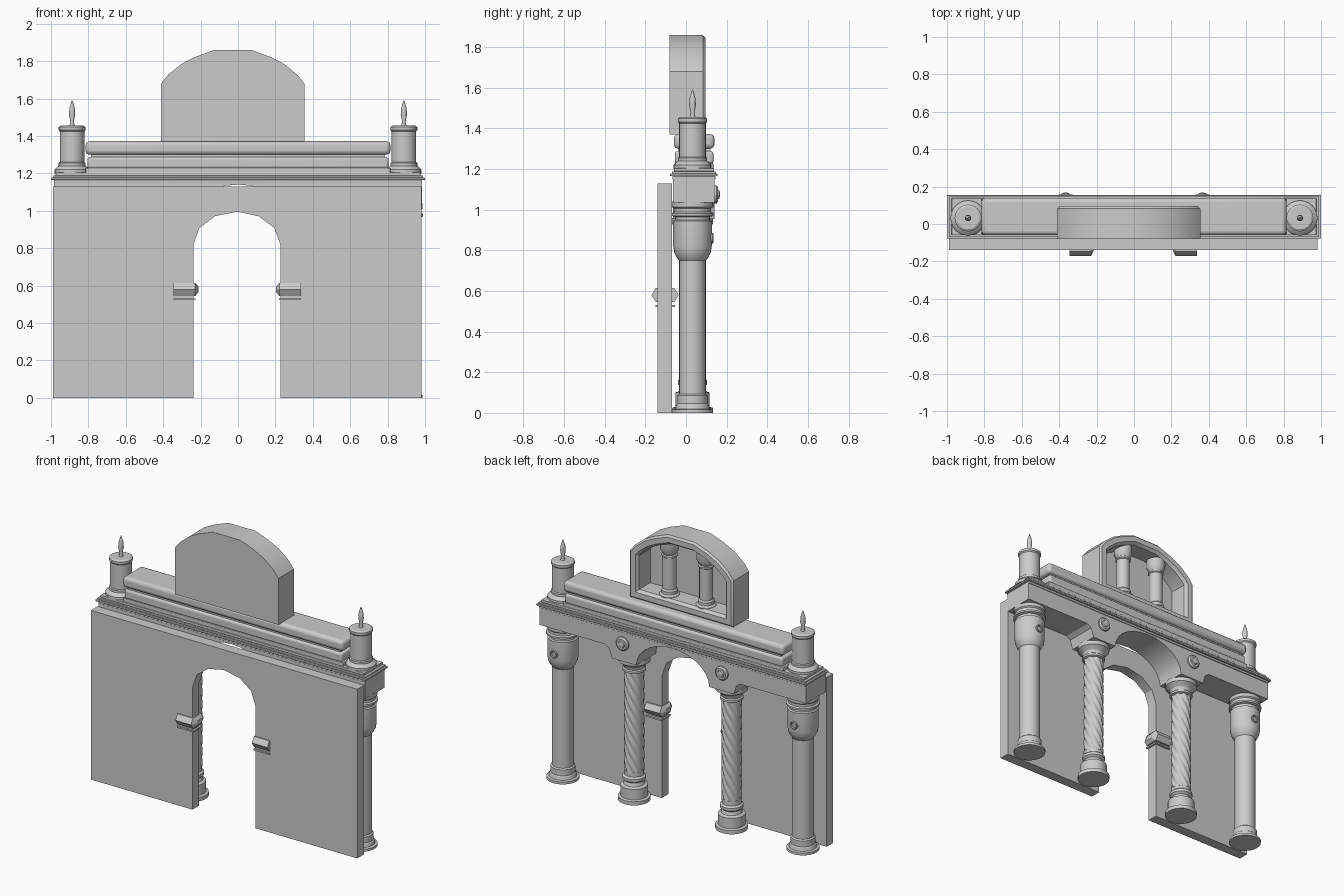
import bpy, bmesh, math
from mathutils import Matrix, Vector

if "Cube" in bpy.data.objects:
    bpy.data.objects.remove(bpy.data.objects["Cube"])

stone = bpy.data.materials.new("grey_stone")
stone.use_nodes = True
GREY = (0.6, 0.6, 0.6, 1)
stone.diffuse_color = GREY
stone.node_tree.nodes["Principled BSDF"].inputs["Base Color"].default_value = GREY


def finish(name, bm, bevel=0, angle=30):
    bmesh.ops.recalc_face_normals(bm, faces=bm.faces)
    mesh = bpy.data.meshes.new(name)
    bm.to_mesh(mesh)
    bm.free()
    mesh.materials.append(stone)
    ob = bpy.data.objects.new(name, mesh)
    bpy.context.collection.objects.link(ob)
    if bevel:
        mod = ob.modifiers.new("rounded_edges", 'BEVEL')
        mod.width, mod.segments = bevel, 3
    bpy.ops.object.select_all(action='DESELECT')
    ob.select_set(True)
    bpy.context.view_layer.objects.active = ob
    bpy.ops.object.shade_smooth_by_angle(angle=math.radians(angle))
    return ob


def box(name, x0, x1, y0, y1, z0, z1, bevel=0):
    bm = bmesh.new()
    size = Matrix.Diagonal((x1 - x0, y1 - y0, z1 - z0, 1))
    mid = Matrix.Translation(((x0 + x1) / 2, (y0 + y1) / 2, (z0 + z1) / 2))
    bmesh.ops.create_cube(bm, size=1, matrix=mid @ size)
    return finish(name, bm, bevel)


def prism_mesh(points, y0, y1):
    """Extrude an x-z outline along y; returns the mesh and its back face."""
    bm = bmesh.new()
    face = bm.faces.new([bm.verts.new((x, y0, z)) for x, z in points])
    out = bmesh.ops.extrude_face_region(bm, geom=[face], use_keep_orig=True)["geom"]
    for v in out:
        if isinstance(v, bmesh.types.BMVert):
            v.co.y = y1
    bmesh.ops.recalc_face_normals(bm, faces=bm.faces)
    back = [f for f in out if isinstance(f, bmesh.types.BMFace)][0]
    return bm, back


def lathe(name, profile, place, axis_y=False, segs=24, radius=None):
    """Turn (radius, height) pairs about z; radius(r, angle, h) may shape the rings."""
    bm = bmesh.new()
    rings = []
    for r, h in profile:
        ring = []
        for i in range(segs):
            a = math.tau * i / segs
            rr = radius(r, a, h) if radius else r
            ring.append(bm.verts.new((rr * math.cos(a), rr * math.sin(a), h)))
        rings.append(ring)
    for lo, hi in zip(rings, rings[1:]):
        for i in range(segs):
            j = (i + 1) % segs
            bm.faces.new((lo[i], lo[j], hi[j], hi[i]))
    bm.faces.new(rings[0][::-1])
    bm.faces.new(rings[-1])
    turn = Matrix.Rotation(-math.pi / 2, 4, 'X') if axis_y else Matrix()
    bm.transform(Matrix.Translation(place) @ turn)
    return finish(name, bm)


def arch(half, spring, rise, n):
    return [(-half * math.cos(math.pi * i / n), spring + rise * math.sin(math.pi * i / n))
            for i in range(n + 1)]


# Front wall with arched doorway
door = [(x - 0.006, z) for x, z in arch(0.232, 0.82, 0.175, 6)]
bm, _ = prism_mesh([(-0.99, 0), (-0.238, 0)] + door +
                   [(0.228, 0), (0.98, 0), (0.98, 1.13), (-0.99, 1.13)], -0.14, -0.07)
finish("front_wall", bm)

# Doorway imposts: hexagonal bars with a pointed inner end, and a thin fillet below
for side, label in ((1, "left"), (-1, "right")):
    bm = bmesh.new()
    rings = []
    for x, s in ((0.34, 1), (0.225, 1), (0.208, 0.45)):
        rings.append([bm.verts.new((side * x - 0.004, -0.103 + s * y, 0.58 + s * z))
                      for y, z in ((-0.067, 0), (-0.045, 0.035), (0.045, 0.035),
                                   (0.067, 0), (0.045, -0.035), (-0.045, -0.035))])
    for lo, hi in zip(rings, rings[1:]):
        for i in range(6):
            bm.faces.new((lo[i], lo[i - 1], hi[i - 1], hi[i]))
    bm.faces.new(rings[0])
    bm.faces.new(rings[-1])
    finish(label + "_impost", bm, angle=20)
    xs = sorted((side * 0.34 - 0.004, side * 0.222 - 0.004))
    box(label + "_impost_fillet", xs[0], xs[1], -0.15, -0.055, 0.522, 0.532)

# Entablature with a central arch springing from the inner columns
half = [(-0.985, 1.155), (-0.985, 1.035), (-0.50, 1.035), (-0.47, 1.015), (-0.45, 0.955)]
outline = half + arch(0.27, 0.955, 0.185, 14) + [(-x, z) for x, z in reversed(half)]
bm, _ = prism_mesh(outline, -0.065, 0.14)
finish("entablature", bm)

# Stepped cornice
for i, (x, y0, y1, z0, z1) in enumerate((
        (0.985, -0.067, 0.145, 1.15, 1.165), (1.0, -0.078, 0.155, 1.165, 1.177),
        (0.99, -0.07, 0.148, 1.177, 1.188), (0.975, -0.06, 0.138, 1.188, 1.205))):
    box(f"cornice_step_{i + 1}", -x, x, y0, y1, z0, z1, 0.003)

# Attic of two rounded slabs with a groove between
box("attic_plinth", -0.815, 0.815, -0.055, 0.135, 1.2, 1.23, 0.004)
box("attic_lower_slab", -0.805, 0.805, -0.055, 0.135, 1.225, 1.288, 0.014)
box("attic_core", -0.785, 0.785, -0.04, 0.12, 1.23, 1.35)
box("attic_upper_slab", -0.815, 0.815, -0.06, 0.14, 1.3, 1.372, 0.022)

# Crowning arched block with a niche cut into the back
CX = -0.028
curve = [(0.383, 1.37), (0.383, 1.68), (0.345, 1.728), (0.275, 1.785), (0.2, 1.823), (0.1, 1.86)]
pts = [(CX - x, z) for x, z in curve] + [(CX + x, z) for x, z in reversed(curve)]
bm, back = prism_mesh(pts, -0.08, 0.083)
for thick, depth in ((0.012, 0.012), (0.035, 0), (0.015, -0.02), (0.001, -0.115)):
    bmesh.ops.inset_individual(bm, faces=[back], thickness=thick, depth=depth,
                               use_even_offset=True)
finish("crown_block", bm)

# Small columns inside the niche
small = [(0.062, 1.42), (0.062, 1.435), (0.05, 1.445), (0.05, 1.465), (0.042, 1.475),
         (0.042, 1.685), (0.049, 1.69), (0.049, 1.7), (0.042, 1.705), (0.058, 1.735),
         (0.058, 1.785)]
for side, label in ((1, "left"), (-1, "right")):
    lathe(label + "_niche_column", small, (CX + side * 0.135, 0.02, 0))

# Profiles of the full-height parts
outer = [(0.1, 0), (0.1, 0.016), (0.085, 0.02), (0.08, 0.04), (0.075, 0.045), (0.075, 0.085),
         (0.066, 0.092), (0.066, 0.75), (0.078, 0.765), (0.09, 0.79), (0.095, 0.82),
         (0.095, 0.945), (0.086, 0.95), (0.086, 0.965), (0.103, 0.97), (0.103, 0.982),
         (0.092, 0.988), (0.092, 1.005), (0.1, 1.012), (0.1, 1.04)]
base = [(0.1, 0), (0.1, 0.025), (0.084, 0.03), (0.084, 0.1), (0.065, 0.108), (0.058, 0.13),
        (0.072, 0.142), (0.072, 0.16), (0.06, 0.17), (0.06, 0.2)]
capital = [(0.06, 0.86), (0.072, 0.866), (0.072, 0.88), (0.064, 0.886), (0.07, 0.905),
           (0.092, 0.925), (0.1, 0.93), (0.1, 0.96)]
candle = [(0.094, 1.2), (0.094, 1.22), (0.08, 1.235), (0.072, 1.24), (0.072, 1.255),
          (0.066, 1.26), (0.066, 1.425), (0.072, 1.432), (0.072, 1.448), (0.06, 1.456)]
flame = [(0.016, 1.45), (0.009, 1.475), (0.017, 1.515), (0.014, 1.55), (0.002, 1.59)]
boss = [(0.045, 0), (0.045, 0.012), (0.036, 0.02), (0.024, 0.02), (0.02, 0.026), (0.008, 0.03)]


def rope(r, a, h):
    return r + 0.009 * abs(math.sin(4 * (a + 10 * h)))


CY = 0.032
for side, label in ((1, "left"), (-1, "right")):
    # Outer column with a ringed opening on its capital, and the finial above
    ox = side * 0.887
    lathe(label + "_outer_column", outer, (ox, CY, 0))
    ring = [(0.026, -0.012), (0.026, 0.004), (0.022, 0.008), (0.017, 0.004), (0.015, -0.004)]
    lathe(label + "_capital_ring", ring, (ox, CY + 0.095, 0.86), axis_y=True)
    lathe(label + "_finial", candle, (ox, CY, 0))
    lathe(label + "_finial_flame", flame, (ox, CY, 0), segs=12)
    # Inner twisted column
    ix = side * 0.36
    lathe(label + "_inner_base", base, (ix, CY, 0))
    shaft = [(0.054, 0.19 + 0.68 * i / 60) for i in range(61)]
    lathe(label + "_twisted_shaft", shaft, (ix, CY, 0), segs=64, radius=rope)
    lathe(label + "_inner_capital", capital, (ix, CY, 0))
    # Round boss on the spandrel
    lathe(label + "_spandrel_boss", boss, (side * 0.367, 0.138, 1.075), axis_y=True)
